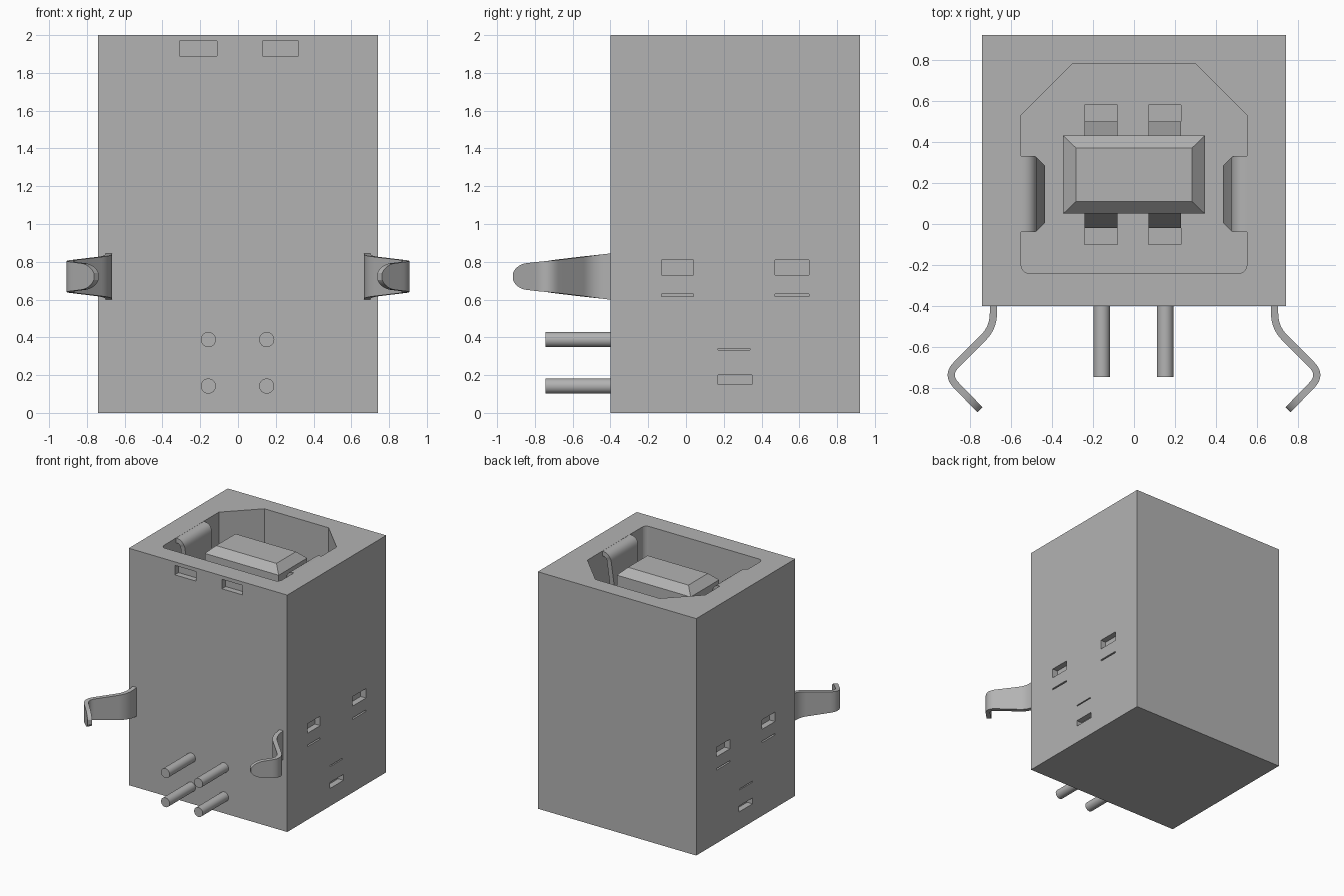
import bpy
import bmesh
import math
from mathutils import Vector

cube = bpy.data.objects.get("Cube")
if cube:
    bpy.data.objects.remove(cube, do_unlink=True)

grey = bpy.data.materials.new("plain grey")
grey.use_nodes = True
COLOUR = (0.45, 0.45, 0.45, 1)
grey.diffuse_color = COLOUR
grey.node_tree.nodes["Principled BSDF"].inputs["Base Color"].default_value = COLOUR

FLOOR = 0.9   # socket floor height
TOP = 2.0


def finish(name, bm, smooth=False):
    bmesh.ops.recalc_face_normals(bm, faces=bm.faces)
    mesh = bpy.data.meshes.new(name)
    bm.to_mesh(mesh)
    bm.free()
    mesh.materials.append(grey)
    obj = bpy.data.objects.new(name, mesh)
    bpy.context.collection.objects.link(obj)
    if smooth:
        bpy.ops.object.select_all(action='DESELECT')
        obj.select_set(True)
        bpy.context.view_layer.objects.active = obj
        bpy.ops.object.shade_smooth_by_angle(angle=math.radians(35))
    return obj


def add_box(bm, x, y, z):
    """Box from three (low, high) ranges."""
    verts = bmesh.ops.create_cube(bm, size=1)["verts"]
    for v in verts:
        v.co = [r[0] + (c + 0.5) * (r[1] - r[0]) for r, c in zip((x, y, z), v.co)]
    return verts


def add_prism(bm, outline, place, low, high):
    """Extrude a flat outline; place maps (u, v, w) to space."""
    a = [bm.verts.new(place(u, v, low)) for u, v in outline]
    b = [bm.verts.new(place(u, v, high)) for u, v in outline]
    bm.faces.new(a)
    bm.faces.new(b[::-1])
    for i in range(len(a)):
        j = (i + 1) % len(a)
        bm.faces.new((a[i], a[j], b[j], b[i]))


def fillet(points, size, steps=8):
    """Round the inner corners of an open 2D path."""
    pts = [Vector(p) for p in points]
    out = [pts[0]]
    for p, c, n in zip(pts, pts[1:], pts[2:]):
        a = c + (p - c).normalized() * size
        b = c + (n - c).normalized() * size
        for i in range(steps + 1):
            t = i / steps
            out.append(a * (1 - t) ** 2 + c * 2 * t * (1 - t) + b * t * t)
    end = pts[-1]
    start = out[-1]
    return out + [start.lerp(end, math.sin(i / 12 * math.pi / 2)) for i in range(1, 13)]


def ribbon(name, path, thickness, half, place):
    """Bent sheet metal strip with varying width."""
    bm = bmesh.new()
    rows = []
    for i, p in enumerate(path):
        d = (path[min(i + 1, len(path) - 1)] - path[max(i - 1, 0)]).normalized()
        n = Vector((-d.y, d.x)) * thickness / 2
        h = half(p)
        rows.append([bm.verts.new(place(q.x, q.y, w)) for q, w in
                     ((p + n, h), (p + n, -h), (p - n, -h), (p - n, h))])
    for a, b in zip(rows, rows[1:]):
        for i in range(4):
            j = (i + 1) % 4
            bm.faces.new((a[i], a[j], b[j], b[i]))
    bm.faces.new(rows[0])
    bm.faces.new(rows[-1][::-1])
    return finish(name, bm, True)


def cut(target, bm):
    cutter = finish("cutter", bm)
    cutter.hide_render = True
    mod = target.modifiers.new("cut", 'BOOLEAN')
    mod.operation = 'DIFFERENCE'
    mod.solver = 'EXACT'
    mod.object = cutter
    bpy.ops.object.select_all(action='DESELECT')
    target.select_set(True)
    bpy.context.view_layer.objects.active = target
    bpy.ops.object.modifier_apply(modifier=mod.name)
    bpy.data.objects.remove(cutter, do_unlink=True)


# Housing block
bm = bmesh.new()
add_box(bm, (-0.74, 0.74), (-0.4, 0.92), (0, TOP))
housing = finish("housing", bm)

# Socket with two chamfered corners and two rounded corners
half_outline = [(0.30, 0.78), (0.55, 0.53)]
for i in range(6):
    a = math.radians(18 * i)
    half_outline.append((0.51 + 0.04 * math.cos(a), -0.20 - 0.04 * math.sin(a)))
outline = half_outline + [(-x, y) for x, y in reversed(half_outline)]
bm = bmesh.new()
add_prism(bm, outline, lambda u, v, w: (u, v, w), FLOOR, TOP + 0.1)
cut(housing, bm)

# Shell windows, slits, and contact pockets in the socket floor
DEPTH = 0.05
CONTACTS = ((-0.24, -0.08), (0.07, 0.23))
bm = bmesh.new()
for x in ((-0.31, -0.11), (0.13, 0.32)):
    add_box(bm, x, (-0.5, -0.4 + DEPTH), (1.89, 1.97))
for side in (-1, 1):
    wall = sorted((side * (0.74 - DEPTH), side * 0.84))
    for y in ((-0.13, 0.04), (0.47, 0.65)):
        add_box(bm, wall, y, (0.73, 0.81))
        add_box(bm, wall, y, (0.617, 0.63))
    add_box(bm, wall, (0.17, 0.35), (0.15, 0.2))
    add_box(bm, wall, (0.17, 0.34), (0.333, 0.342))
for x in CONTACTS:
    add_box(bm, x, (-0.1, -0.02), (FLOOR - DEPTH, FLOOR + 0.1))
    add_box(bm, x, (0.5, 0.58), (FLOOR - DEPTH, FLOOR + 0.1))
cut(housing, bm)

# Tongue with a bevelled top
bm = bmesh.new()
add_box(bm, (-0.345, 0.345), (0.05, 0.43), (FLOOR - 0.02, 1.89))
cap = add_box(bm, (-0.345, 0.345), (0.05, 0.43), (1.89, 1.95))
for v in cap:
    if v.co.z > 1.92:
        v.co.x -= math.copysign(0.063, v.co.x)
        v.co.y -= math.copysign(0.06, v.co.y - 0.24)
bmesh.ops.remove_doubles(bm, verts=bm.verts, dist=0.0001)
inner = [f for f in bm.faces if abs(f.normal.z) > 0.9 and abs(f.calc_center_median().z - 1.89) < 0.001]
bmesh.ops.delete(bm, geom=inner, context='FACES_ONLY')
finish("tongue", bm)

# Sloping contacts on both faces of the tongue
for name, base, direction in (("front_contact", 0.06, -1), ("back_contact", 0.42, 1)):
    for i, x in enumerate(CONTACTS):
        bm = bmesh.new()
        tip = base + direction * 0.08
        profile = [(base, 1.8), (tip, 1.55), (tip, FLOOR - 0.02), (base, FLOOR - 0.02)]
        add_prism(bm, profile, lambda u, v, w: (w, u, v), *x)
        finish(f"{name}_{i + 1}", bm)


# Spring leaves folded in from the rim, and mounting clips
def leaf_half(p):
    return 0.185 - min(0.055, max(0, 0.5 - p.x))


def clip_half(p):
    reach = -p.y
    tip = max(0, (reach - 0.835) / 0.072)
    return (0.1225 - 0.12 * (reach - 0.4)) * math.sqrt(max(0.08, 1 - tip ** 2))


leaf_path = fillet([(0.555, 1.979), (0.555, 1.979 + 1e-4)][:1] +
                   [(0.497, 1.979), (0.45, 1.4), (0.53, 1.15)], 0.05)
clip_path = fillet([(0.685, -0.36), (0.685, -0.505), (0.915, -0.735), (0.75, -0.905)], 0.07)
for side, label in ((1, "left"), (-1, "right")):
    ribbon(f"{label}_spring_leaf", leaf_path, 0.04, leaf_half,
           lambda u, v, w: (side * u, 0.145 + w, v))
    ribbon(f"{label}_mounting_clip", clip_path, 0.035, clip_half,
           lambda u, v, w: (side * u, v, 0.722 + w))

# Solder pins
for x, label in ((0.152, "left"), (-0.157, "right")):
    for z, level in ((0.142, "lower"), (0.388, "upper")):
        bm = bmesh.new()
        ring = [(x + 0.04 * math.cos(i * math.tau / 32), z + 0.04 * math.sin(i * math.tau / 32))
                for i in range(32)]
        add_prism(bm, ring, lambda u, v, w: (u, w, v), -0.745, -0.38)
        finish(f"{level}_{label}_pin", bm, True)
